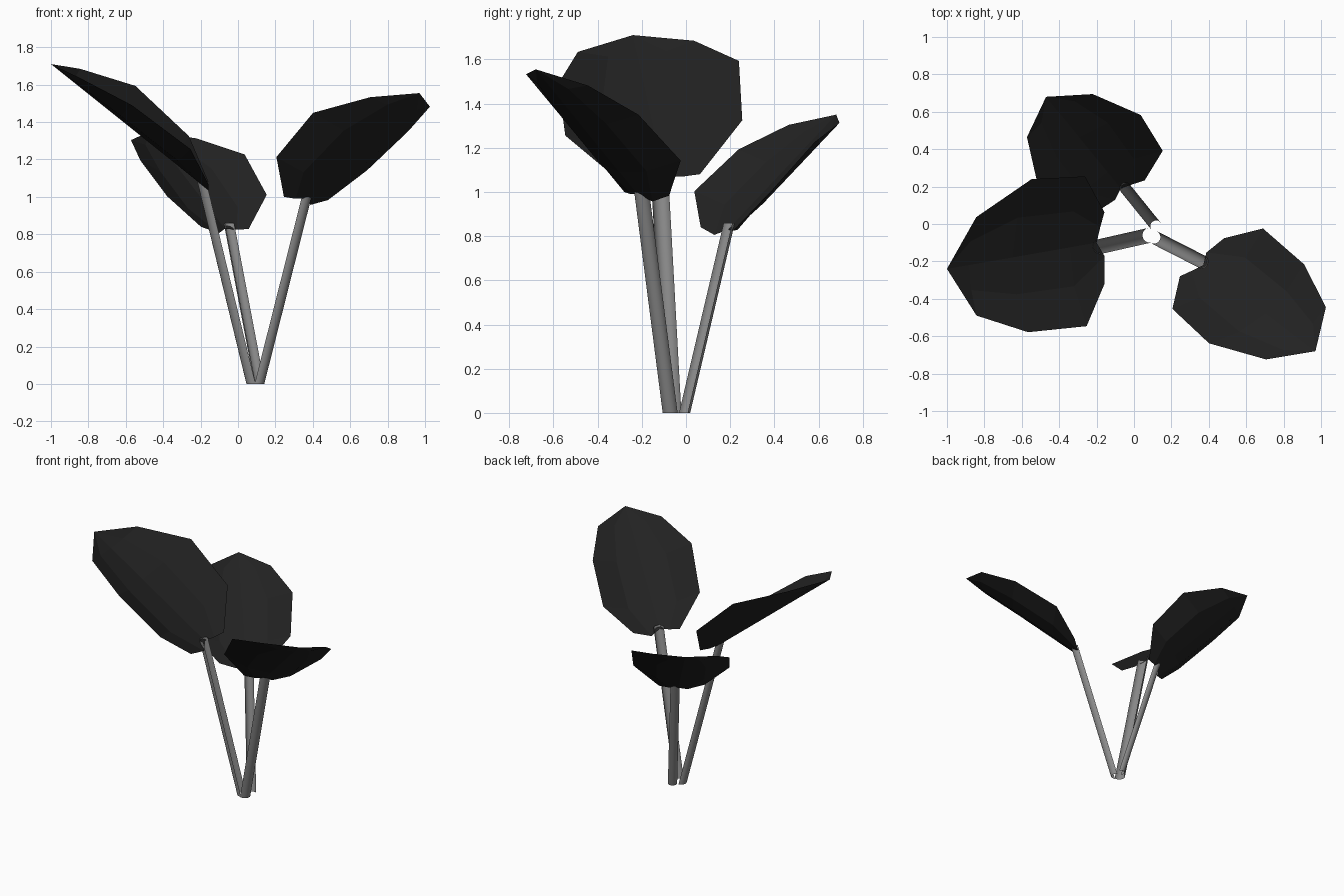
import bpy, bmesh, math
from mathutils import Vector

cube = bpy.data.objects.get("Cube")
if cube:
    bpy.data.objects.remove(cube, do_unlink=True)


def make_material(name, colour):
    mat = bpy.data.materials.new(name)
    mat.use_nodes = True
    mat.diffuse_color = colour
    mat.node_tree.nodes["Principled BSDF"].inputs["Base Color"].default_value = colour
    return mat


leaf_mat = make_material("leaf charcoal", (0.016, 0.016, 0.016, 1))
stem_mat = make_material("stem grey", (0.25, 0.25, 0.25, 1))

# Leaf pattern: notched base (along, across), then rows (along, left edge, right edge)
BASE = [(-0.02, -0.22), (-0.05, -0.08), (0, 0), (-0.02, 0.08), (-0.035, 0.16)]
ROWS = [(0.18, -0.41, 0.39), (0.56, -0.39, 0.43), (0.85, -0.266, 0.26)]
CUP = 0.85


def finish(bm, name, mat):
    mesh = bpy.data.meshes.new(name)
    bm.to_mesh(mesh)
    bm.free()
    mesh.materials.append(mat)
    obj = bpy.data.objects.new(name, mesh)
    bpy.context.collection.objects.link(obj)
    return obj


def grid_faces(bm, rows):
    for a, b in zip(rows, rows[1:]):
        for i in range(len(a) - 1):
            bm.faces.new((a[i], a[i + 1], b[i + 1], b[i]))


def make_leaf(name, base, tip, across):
    """Boat-shaped leaf: straight midrib, sides curving up."""
    base, across = Vector(base), Vector(across)
    along = Vector(tip) - base
    up = across.cross(along).normalized() * across.length
    bm = bmesh.new()

    def vert(v, u):
        return bm.verts.new(base + along * v + across * u + up * CUP * u * u)

    rows = [[vert(v, u) for v, u in BASE]]
    for v, left, right in ROWS:
        rows.append([vert(v, u) for u in (left, left / 2, 0, right / 2, right)])
    grid_faces(bm, rows)
    end = vert(1, 0)
    for a, b in zip(rows[-1], rows[-1][1:]):
        bm.faces.new((a, b, end))
    return finish(bm, name, leaf_mat)


def make_stem(name, foot, top, radius, steps=10):
    """Half-pipe stalk, with its open side facing inward."""
    foot, top = Vector(foot), Vector(top)
    lean = top - foot
    heading = math.atan2(lean.y, lean.x)
    bm = bmesh.new()
    rows = []
    for centre in (foot, top):
        row = []
        for i in range(steps + 1):
            a = heading + math.pi * (i / steps - 0.5)
            offset = Vector((math.cos(a), math.sin(a), 0)) * radius
            row.append(bm.verts.new(centre + offset))
        rows.append(row)
    grid_faces(bm, rows)
    for face in bm.faces:
        face.smooth = True
    return finish(bm, name, stem_mat)


# Large right leaf, back leaf and left leaf
make_leaf("right_leaf", (-0.2, -0.1, 1.07), (-1, -0.24, 1.71), (0, 1, 0.1))
make_leaf("back_leaf", (-0.07, 0.19, 0.83), (-0.47, 0.68, 1.35), (0.67, 0.435, 0.02))
make_leaf("left_leaf", (0.37, -0.22, 0.99), (0.97, -0.68, 1.555), (-0.61, -0.53, 0.1))

# Stalks meeting at the foot
make_stem("right_stem", (0.085, -0.06, 0), (-0.18, -0.12, 1.09), 0.04)
make_stem("back_stem", (0.118, -0.012, 0), (-0.045, 0.19, 0.86), 0.031)
make_stem("left_stem", (0.105, -0.07, 0), (0.36, -0.2, 1.01), 0.036)
